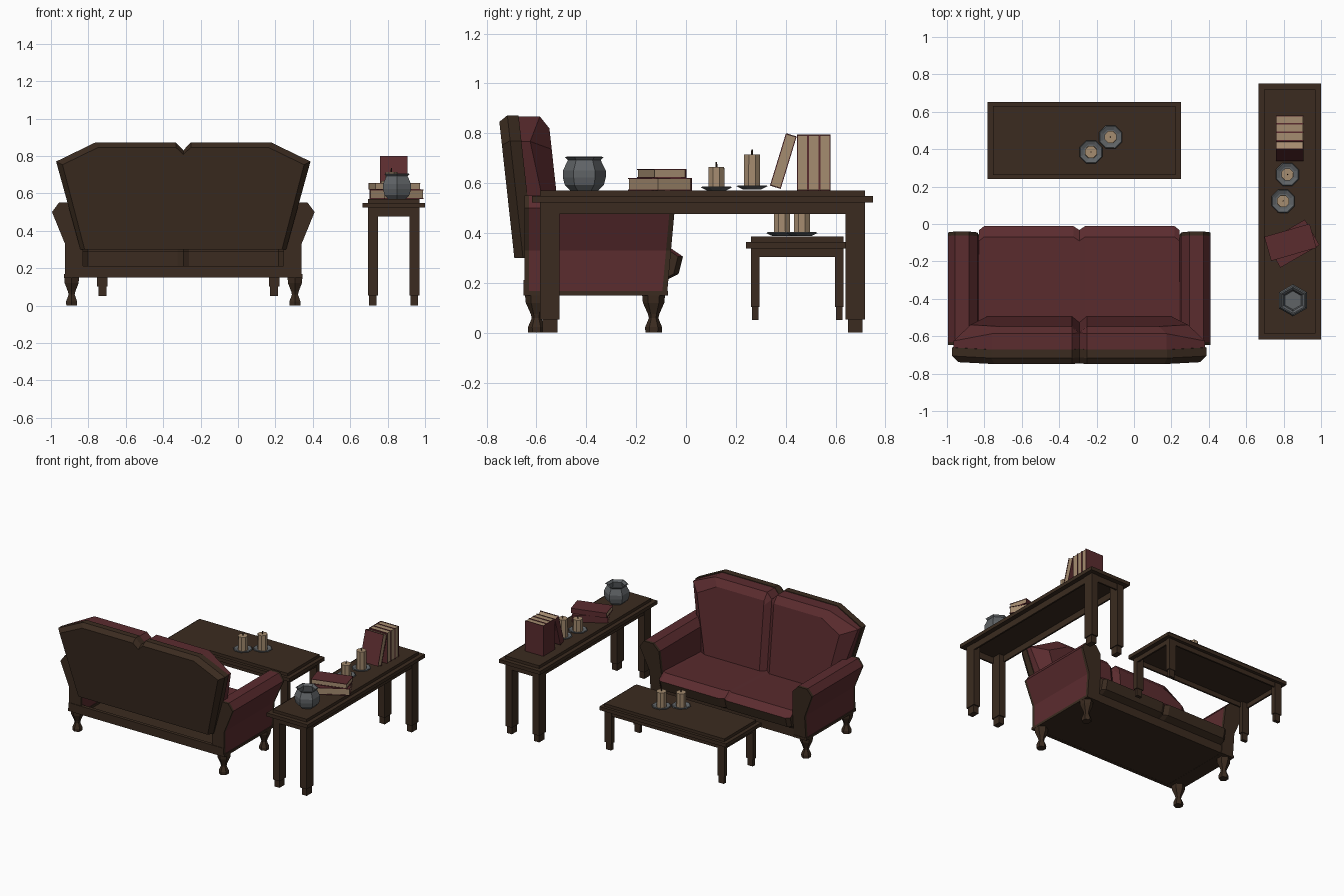
import bpy, bmesh, math
from mathutils import Matrix, Vector

if "Cube" in bpy.data.objects:
    bpy.data.objects.remove(bpy.data.objects["Cube"])


def material(name, rgb):
    m = bpy.data.materials.new(name)
    m.diffuse_color = (*rgb, 1)
    m.use_nodes = True
    m.node_tree.nodes["Principled BSDF"].inputs["Base Color"].default_value = m.diffuse_color
    return m


RED = material("dark red fabric", (0.105, 0.025, 0.028))
WOOD = material("dark brown wood", (0.043, 0.024, 0.014))
CREAM = material("cream paper and wax", (0.376, 0.262, 0.162))
GREY = material("grey metal", (0.115, 0.125, 0.133))


def finish(name, bm, mats, rule=None):
    bmesh.ops.recalc_face_normals(bm, faces=bm.faces)
    bm.normal_update()
    if rule:
        for f in bm.faces:
            f.material_index = rule(f)
    me = bpy.data.meshes.new(name)
    bm.to_mesh(me)
    bm.free()
    for m in mats:
        me.materials.append(m)
    ob = bpy.data.objects.new(name, me)
    bpy.context.collection.objects.link(ob)
    return ob


def loft(name, rings, mats, rule=None):
    """Skin matching rings of points and cap both ends."""
    bm = bmesh.new()
    vs = [[bm.verts.new(p) for p in r] for r in rings]
    n = len(vs[0])
    for a, b in zip(vs, vs[1:]):
        for i in range(n):
            j = (i + 1) % n
            bm.faces.new((a[i], a[j], b[j], b[i]))
    bm.faces.new(vs[0])
    bm.faces.new(vs[-1])
    return finish(name, bm, mats, rule)


def box(name, lo, hi, mat, matrix=None):
    ring = lambda z: [(lo[0], lo[1], z), (hi[0], lo[1], z), (hi[0], hi[1], z), (lo[0], hi[1], z)]
    ob = loft(name, [ring(lo[2]), ring(hi[2])], [mat])
    if matrix:
        ob.data.transform(matrix)
    return ob


def turned(name, x, y, profile, n, mat, phase=0.0):
    """Faceted turned shape from (radius, height) points."""
    rings = [[(x + r * math.cos(phase + math.tau * i / n), y + r * math.sin(phase + math.tau * i / n), z)
              for i in range(n)] for r, z in profile]
    return loft(name, rings, [mat])


# ---------- sofa (faces +y) ----------
C = -0.2925
BACK = [(0, .83), (.04, .872), (.47, .872), (.68, .77), (.55, .30), (0, .30)]
ARM = [(.6325, .165), (.6325, .33), (.702, .50), (.665, .55), (.59, .55), (.545, .50), (.535, .33), (.535, .165)]


def back_ring(s, off, k, kz, seam=0.0, wing=0.0):
    """Back outline at depth off; seam opens the middle groove, wing pulls the outer corner back."""
    pts = []
    for u, z in BACK:
        u2 = .30 + (u - .30) * k if u > .3 else max(u, seam)
        z2 = .58 + (z - .58) * (kz if z > .4 else 1)
        d = off - (wing if u > .6 else 0)
        pts.append((C + s * u2, -.69 - .11 * (z2 - .31) + d, z2))
    return pts


for s, side in ((-1, "left"), (1, "right")):
    # wooden back shell and padded back cushion
    loft("back_shell_" + side, [back_ring(s, 0, .91, .91), back_ring(s, .035, 1, 1),
                                back_ring(s, .08, 1, 1)], [WOOD])
    loft("back_cushion_" + side, [back_ring(s, .075, .98, .985), back_ring(s, .165, .98, .985, 0, .05),
                                  back_ring(s, .198, .74, .82, .04)], [RED])
    # padded arm with wooden end panels
    arm = lambda f: [(C + s * u, f(z), z) for u, z in ARM]
    front = lambda z: -.075 + (z - .165) * .09
    loft("arm_" + side, [arm(lambda z: -.63), arm(lambda z: front(z) - .02)], [RED])
    loft("arm_front_panel_" + side, [arm(lambda z: front(z) - .02), arm(front)], [WOOD])
    loft("arm_back_panel_" + side, [arm(lambda z: -.648), arm(lambda z: -.63)], [WOOD])
    a, b = sorted((C + s * .53, C + s * .638))
    box("arm_base_rail_" + side, (a, -.652, .15), (b, -.072, .168), WOOD)
    # seat cushion: red top with a wooden lip hanging in front
    seat = [(-.56, .32), (-.07, .345), (-.012, .305), (-.03, .235), (-.08, .21), (-.08, .29), (-.56, .29)]
    loft("seat_cushion_" + side, [[(C + s * u, y - d, z) for y, z in seat]
                                  for u, d in ((0, .02), (.03, 0), (.51, 0), (.535, .02))],
         [RED, WOOD], lambda f: 0 if f.normal.z > .1 else 1)
    # turned legs
    for y, end in ((-.60, "back"), (-.13, "front")):
        turned("sofa_leg_%s_%s" % (end, side), C + s * .597, y,
               [(.033, 0), (.034, .022), (.019, .058), (.023, .075), (.043, .12), (.046, .152)],
               6, WOOD, math.pi / 2)

# front and back rails and the underside
for y, end in ((-.652, "back"), (-.10, "front")):
    box("base_rail_" + end, (C - .632, y, .15), (C + .632, y + .025, .212), WOOD)
bm = bmesh.new()
bm.faces.new([bm.verts.new(p) for p in ((C - .632, -.65, .151), (C - .632, -.076, .151),
                                        (C + .632, -.076, .151), (C + .632, -.65, .151))])
bm.normal_update()
me = bpy.data.meshes.new("sofa_underside")
bm.to_mesh(me)
bm.free()
me.materials.append(WOOD)
bpy.context.collection.objects.link(bpy.data.objects.new("sofa_underside", me))


# ---------- tables ----------
def table(name, x0, x1, y0, y1, z0, z1, ins, leg, apron):
    """Slab with a raised panel, hollow apron and four footed legs."""
    ix, iy = ins
    lx, ly = leg
    box(name + "_raised_panel", (x0 + ix, y0 + iy, z1 - .022), (x1 - ix, y1 - iy, z1), WOOD)
    zt = z1 - .047
    box(name + "_slab", (x0, y0, zt), (x1, y1, z1 - .021), WOOD)
    ax, ay, bx, by = x0 + ix + .003, y0 + iy + .003, x1 - ix - .003, y1 - iy - .003
    za = zt - apron
    for i, y in enumerate((ay, by - .012)):
        box("%s_long_apron_%d" % (name, i), (ax, y, za), (bx, y + .012, zt), WOOD)
    for i, x in enumerate((ax, bx - .012)):
        box("%s_short_apron_%d" % (name, i), (x, ay, za), (x + .012, by, zt), WOOD)
    for i, x in enumerate((x0 + ix, x1 - ix - lx)):
        for j, y in enumerate((y0 + iy, y1 - iy - ly)):
            box("%s_leg_%d%d" % (name, i, j), (x, y, z0 + .053), (x + lx, y + ly, zt), WOOD)
            box("%s_foot_%d%d" % (name, i, j), (x + lx * .12, y + ly * .12, z0),
                (x + lx * .88, y + ly * .88, z0 + .053), WOOD)


table("side_table", .665, 1.0, -.617, .75, 0, .57, (.03, .032), (.053, .078), .046)
table("coffee_table", -.782, .25, .24, .652, .05, .385, (.028, .021), (.057, .033), .034)


# ---------- things on the tables ----------
def candle(name, x, y, z, h):
    turned(name + "_dish", x, y, [(.04, z), (.067, z + .012), (.062, z + .016), (.042, z + .008)], 8, GREY, .39)
    turned(name + "_wax", x, y, [(.035, z + .005), (.034, z + h)], 8, CREAM, .39)
    turned(name + "_wick", x, y, [(.004, z + h), (.003, z + h + .02)], 4, WOOD)


candle("side_candle_short", .797, .122, .57, .095)
candle("side_candle_tall", .82, .265, .575, .14)
candle("coffee_candle_a", -.125, .465, .387, .12)
candle("coffee_candle_b", -.23, .385, .387, .11)

# six-sided urn, open at the top
turned("urn", .85, -.408, [(.055, .57), (.078, .592), (.086, .622), (.086, .65), (.066, .692), (.078, .704),
                           (.07, .706), (.056, .692), (.066, .65), (.05, .585)], 6, GREY, math.pi / 2)


def book(name, matrix, length, depth, t):
    """Long axis x, spine on +y, thickness along z from 0."""
    l, d, c = length / 2, depth / 2, .004
    box(name + "_cover_a", (-l, -d, 0), (l, d, c), RED, matrix)
    box(name + "_cover_b", (-l, -d, t - c), (l, d, t), RED, matrix)
    box(name + "_spine", (-l, d - c, c), (l, d, t - c), RED, matrix)
    box(name + "_pages", (-l + .003, -d + .003, c), (l - .003, d - c, t - c), CREAM, matrix)


# two lying books
book("lower_book", Matrix.Translation((.848, -.105, .57)) @ Matrix.Rotation(math.radians(30), 4, 'Z'), .242, .157, .05)
book("upper_book", Matrix.Translation((.836, -.098, .62)) @ Matrix.Rotation(math.radians(16), 4, 'Z'), .252, .134, .036)

# three standing books and one leaning on them
stand = Matrix(((0, -1, 0, 0), (0, 0, -1, 0), (1, 0, 0, 0), (0, 0, 0, 1)))
for i in range(3):
    book("standing_book_%d" % i, Matrix.Translation((.832, .490 + .045 * i, .6825)) @ stand, .225, .148, .045)
book("leaning_book", Matrix.Translation((.832, .412, .682)) @ Matrix.Rotation(math.radians(-17), 4, 'X') @ stand,
     .220, .148, .045)
